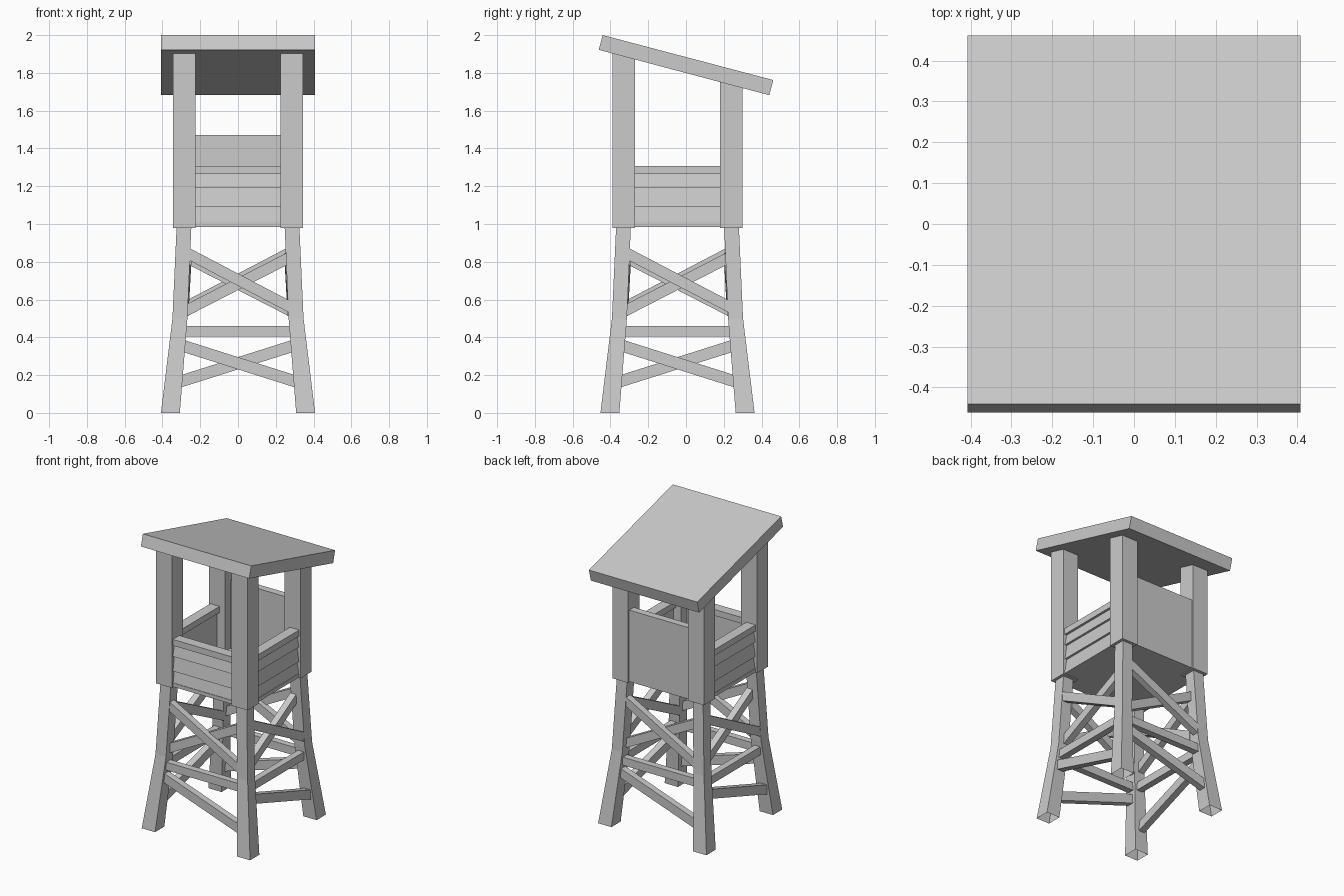
import bpy, bmesh, math
from mathutils import Matrix

if "Cube" in bpy.data.objects:
    bpy.data.objects.remove(bpy.data.objects["Cube"])

CY = -0.045  # tower centre line in y


def make(name, verts, faces, turn=0.0, shift=CY):
    """Mesh object turned about the tower's vertical axis."""
    me = bpy.data.meshes.new(name)
    me.from_pydata(verts, [], faces)
    me.transform(Matrix.Translation((0, shift, 0)) @ Matrix.Rotation(turn, 4, 'Z'))
    bm = bmesh.new()
    bm.from_mesh(me)
    bmesh.ops.recalc_face_normals(bm, faces=bm.faces)
    bm.to_mesh(me)
    bm.free()
    ob = bpy.data.objects.new(name, me)
    bpy.context.collection.objects.link(ob)
    return ob


def extrude_x(name, profile, x0, x1, turn=0.0, shift=CY):
    """Closed (y, z) profile extruded along x."""
    n = len(profile)
    verts = [(x, y, z) for x in (x0, x1) for y, z in profile]
    faces = [tuple(range(n)), tuple(range(n, 2 * n))]
    faces += [(i, (i + 1) % n, n + (i + 1) % n, n + i) for i in range(n)]
    return make(name, verts, faces, turn, shift)


def beam(name, x0, z0, x1, z1, d0, d1, turn, h=0.065, t=0.045):
    """Brace with upright ends lying d0..d1 out from the centre."""
    verts = []
    for x, z, d in ((x0, z0, d0), (x1, z1, d1)):
        verts += [(x, -d + a * t / 2, z + b * h / 2)
                  for a, b in ((-1, -1), (1, -1), (1, 1), (-1, 1))]
    faces = [(0, 1, 2, 3), (4, 5, 6, 7)]
    faces += [(i, (i + 1) % 4, 4 + (i + 1) % 4, 4 + i) for i in range(4)]
    return make(name, verts, faces, turn)


def roof_under(y):
    return 1.925 - (y + 0.46) * 0.267


# Sloping roof slab
extrude_x("roof", [(-0.462, 1.922), (0.441, 1.682), (0.462, 1.762), (-0.441, 2.0)],
          -0.408, 0.408, shift=0)

# Upper posts, cut to the roof slope
for sx in (-1, 1):
    for y0, y1 in ((-0.39, -0.27), (0.18, 0.30)):
        extrude_x("upper_post", [(y0, 0.98), (y1, 0.98), (y1, roof_under(y1)), (y0, roof_under(y0))],
                  sx * 0.225, sx * 0.345, shift=0)

# Splayed legs: inner and outer offsets at each height, open at the foot
rings = [(0.0, 0.308, 0.408), (0.5, 0.268, 0.347), (0.985, 0.247, 0.325)]
for sx in (-1, 1):
    for sy in (-1, 1):
        verts = [(sx * a, sy * b, z) for z, i, o in rings
                 for a, b in ((i, i), (o, i), (o, o), (i, o))]
        faces = [(r + k, r + (k + 1) % 4, r + 4 + (k + 1) % 4, r + 4 + k)
                 for r in (0, 4) for k in range(4)]
        make("leg", verts, faces + [(8, 9, 10, 11)])

# Braces on all four sides
for k in range(4):
    a = k * math.pi / 2
    beam("upper_brace_falling", -0.258, 0.84, 0.268, 0.565, 0.305, 0.32, a)
    beam("upper_brace_rising", -0.268, 0.545, 0.258, 0.815, 0.285, 0.27, a)
    beam("middle_rail", -0.275, 0.432, 0.275, 0.432, 0.315, 0.315, a, h=0.055)
    beam("lower_brace", -0.282, 0.352, 0.30, 0.168, 0.325, 0.35, a)

# Cabin floor
extrude_x("floor", [(-0.335, 0.985), (0.335, 0.985), (0.335, 1.01), (-0.335, 1.01)], -0.23, 0.23)
extrude_x("floor_side", [(-0.23, 0.985), (0.23, 0.985), (0.23, 1.01), (-0.23, 1.01)], -0.335, 0.335)

# Low plank walls with a cap rail: front, right and left
for k in (0, 1, 3):
    a = k * math.pi / 2
    for z0, z1 in ((1.0, 1.09), (1.09, 1.19), (1.19, 1.268)):
        extrude_x("wall_plank", [(-0.333, z0), (-0.285, z0), (-0.285, z1), (-0.318, z1)],
                  -0.226, 0.226, a)
    extrude_x("wall_cap", [(-0.335, 1.265), (-0.265, 1.265), (-0.265, 1.307), (-0.335, 1.307)],
              -0.226, 0.226, a)

# Tall solid back wall
extrude_x("back_wall", [(0.285, 0.985), (0.335, 0.985), (0.335, 1.472), (0.285, 1.472)], -0.226, 0.226)
